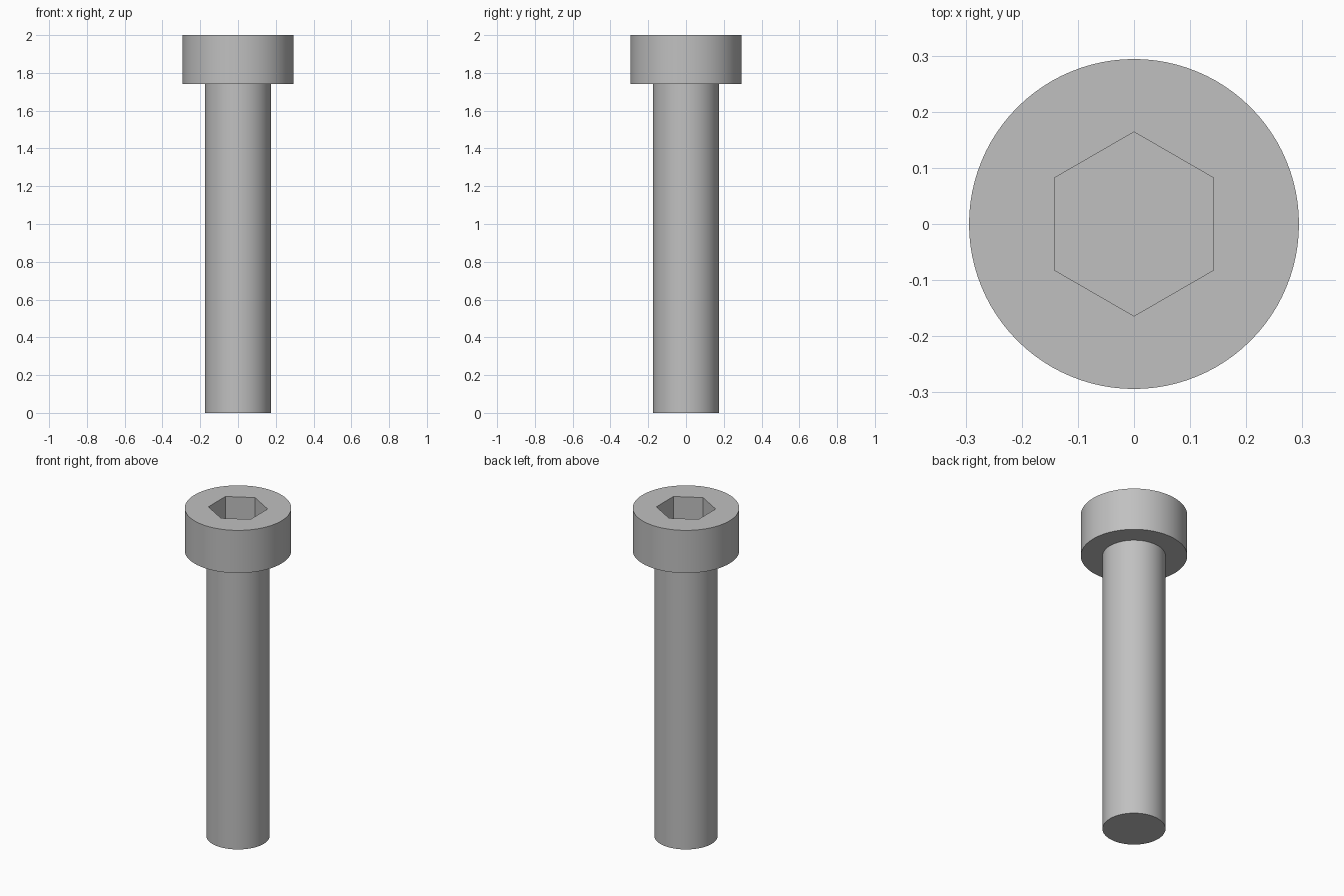
import bpy
import bmesh
import math

cube = bpy.data.objects.get("Cube")
if cube:
    bpy.data.objects.remove(cube, do_unlink=True)

TOP, NECK = 2.0, 1.74
HEAD_R, SHANK_R, SOCKET_R = 0.294, 0.174, 0.164
SOCKET_DEPTH = 0.17
SIDES = 96

steel = bpy.data.materials.new("grey steel")
steel.use_nodes = True
colour = (0.53, 0.53, 0.53, 1)
steel.diffuse_color = colour
steel.node_tree.nodes["Principled BSDF"].inputs["Base Color"].default_value = colour


def ring(bm, radius, z, sides=SIDES, turn=0.0):
    """Closed loop of vertices around the z axis."""
    angles = [turn + math.tau * i / sides for i in range(sides)]
    return [bm.verts.new((radius * math.cos(a), radius * math.sin(a), z)) for a in angles]


def bridge(bm, low, high):
    """Wall of quads between two equal loops."""
    n = len(low)
    for i in range(n):
        j = (i + 1) % n
        bm.faces.new((low[i], low[j], high[j], high[i]))


bm = bmesh.new()

# Shank, underside of the head and head wall
rings = [ring(bm, SHANK_R, 0), ring(bm, SHANK_R, NECK),
         ring(bm, HEAD_R, NECK), ring(bm, HEAD_R, TOP)]
bm.faces.new(rings[0][::-1])
for low, high in zip(rings, rings[1:]):
    bridge(bm, low, high)

# Hexagonal socket with a flat floor
rim = ring(bm, SOCKET_R, TOP, 6, math.pi / 6)
floor = ring(bm, SOCKET_R, TOP - SOCKET_DEPTH, 6, math.pi / 6)
bridge(bm, rim, floor)
bm.faces.new(floor)

# Flat top between the socket rim and the head edge
outer = rings[-1]
step = SIDES // 6
start = SIDES // 12
for k in range(6):
    a, b = rim[k], rim[(k + 1) % 6]
    arc = [outer[(start + k * step + i) % SIDES] for i in range(step + 1)]
    bm.faces.new([a] + arc + [b])

bmesh.ops.recalc_face_normals(bm, faces=bm.faces)
mesh = bpy.data.meshes.new("socket_head_bolt")
bm.to_mesh(mesh)
bm.free()
mesh.materials.append(steel)

bolt = bpy.data.objects.new("socket_head_bolt", mesh)
bpy.context.collection.objects.link(bolt)
bpy.context.view_layer.objects.active = bolt
bolt.select_set(True)
bpy.ops.object.shade_smooth_by_angle(angle=math.radians(30))
